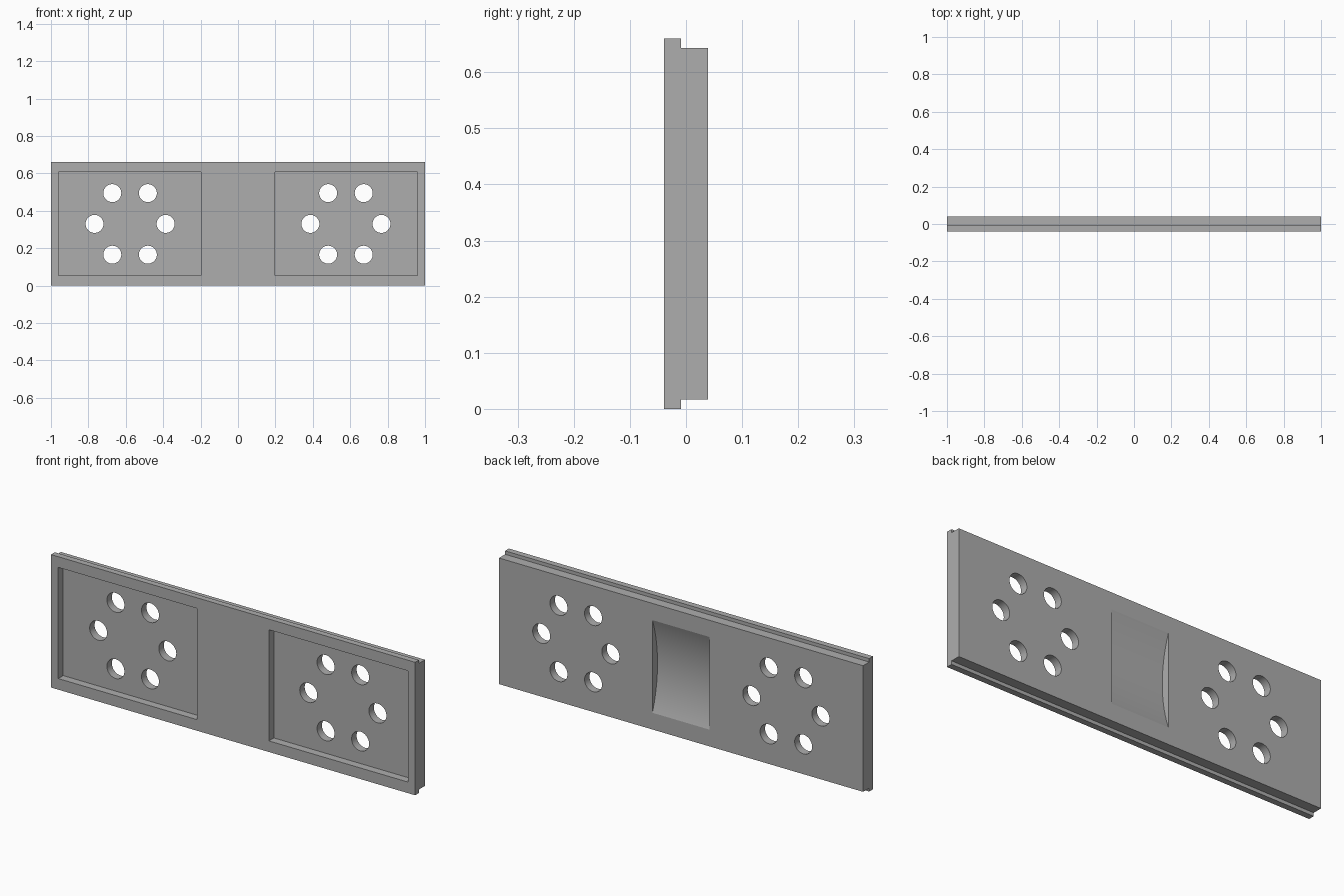
import bpy
import bmesh
from math import asin, cos, sin, pi, radians
from mathutils import Vector

cube = bpy.data.objects.get("Cube")
if cube:
    bpy.data.objects.remove(cube, do_unlink=True)

FRONT, STEP, BACK = -0.039, -0.009, 0.039
HEIGHT, LIP = 0.66, 0.017
MID = HEIGHT / 2

grey = bpy.data.materials.new("plain grey")
grey.use_nodes = True
colour = (0.42, 0.42, 0.42, 1)
grey.diffuse_color = colour
grey.node_tree.nodes["Principled BSDF"].inputs["Base Color"].default_value = colour


def prism(name, points, direction):
    """Extrude a closed outline of 3D points along a direction."""
    bm = bmesh.new()
    face = bm.faces.new([bm.verts.new(p) for p in points])
    result = bmesh.ops.extrude_face_region(bm, geom=[face])
    moved = [v for v in result["geom"] if isinstance(v, bmesh.types.BMVert)]
    bmesh.ops.translate(bm, verts=moved, vec=Vector(direction))
    bmesh.ops.recalc_face_normals(bm, faces=bm.faces)
    mesh = bpy.data.meshes.new(name)
    bm.to_mesh(mesh)
    bm.free()
    mesh.materials.append(grey)
    obj = bpy.data.objects.new(name, mesh)
    bpy.context.collection.objects.link(obj)
    return obj


# Plate: stepped section swept along its length
section = [(FRONT, 0), (STEP, 0), (STEP, LIP), (BACK, LIP),
           (BACK, HEIGHT - LIP), (STEP, HEIGHT - LIP), (STEP, HEIGHT), (FRONT, HEIGHT)]
plate = prism("stepped_plate", [(-1, y, z) for y, z in section], (2, 0, 0))

cutters = []
for side in (-1, 1):
    # Rectangular pocket in the front
    outline = [(0.197, 0.055), (0.96, 0.055), (0.96, 0.607), (0.197, 0.607)]
    cutters.append(prism("pocket_cutter", [(side * x, -0.1, z) for x, z in outline], (0, 0.1, 0)))
    # Ring of six through holes
    for i in range(6):
        cx = side * 0.577 + 0.19 * cos(i * pi / 3)
        cz = MID + 0.19 * sin(i * pi / 3)
        circle = [(cx + 0.048 * cos(a * pi / 24), -0.1, cz + 0.048 * sin(a * pi / 24))
                  for a in range(48)]
        cutters.append(prism("hole_cutter", circle, (0, 0.2, 0)))

# Curved finger scoop in the back
half, depth = 0.23, 0.04
radius = (half ** 2 + depth ** 2) / (2 * depth)
sweep = asin(half / radius)
axis_y = BACK - depth + radius
arc = []
for i in range(33):
    a = sweep * (i / 16 - 1)
    arc.append((-0.157, axis_y - radius * cos(a), MID + radius * sin(a)))
arc += [(-0.157, 0.1, MID + half), (-0.157, 0.1, MID - half)]
cutters.append(prism("scoop_cutter", arc, (0.314, 0, 0)))

# Cut everything and bake the result
for cutter in cutters:
    cutter.hide_render = True
    mod = plate.modifiers.new("cut", "BOOLEAN")
    mod.operation = "DIFFERENCE"
    mod.solver = "EXACT"
    mod.object = cutter
graph = bpy.context.evaluated_depsgraph_get()
baked = bpy.data.meshes.new_from_object(plate.evaluated_get(graph))
plate.modifiers.clear()
plate.data = baked
for cutter in cutters:
    bpy.data.objects.remove(cutter, do_unlink=True)

# Smooth the curved walls, keep edges crisp
bpy.ops.object.select_all(action="DESELECT")
plate.select_set(True)
bpy.context.view_layer.objects.active = plate
bpy.ops.object.shade_smooth_by_angle(angle=radians(12))
